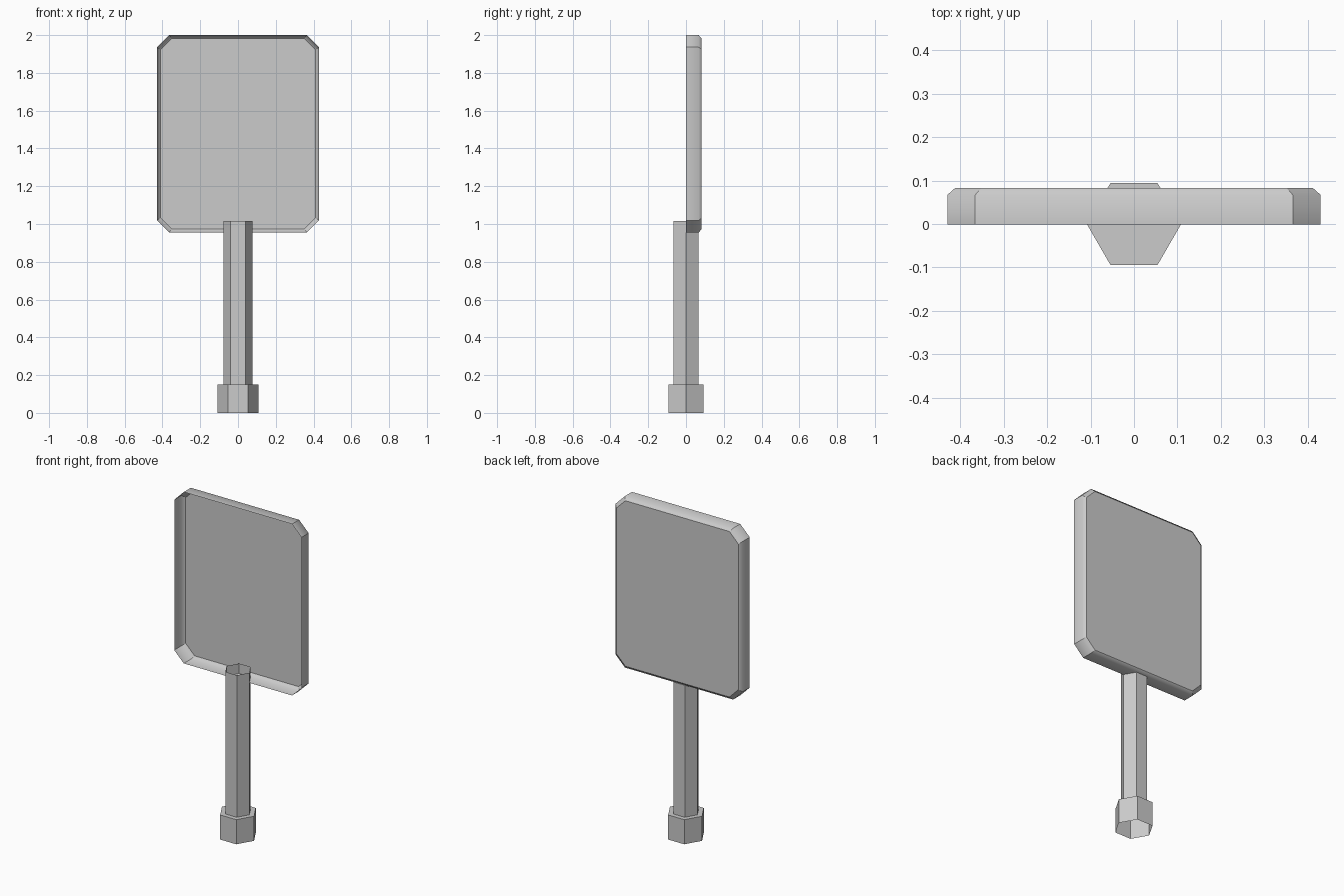
import bpy, bmesh
from math import cos, sin, pi

if "Cube" in bpy.data.objects:
    bpy.data.objects.remove(bpy.data.objects["Cube"])


def finish(name, bm):
    me = bpy.data.meshes.new(name)
    bm.to_mesh(me)
    bm.free()
    ob = bpy.data.objects.new(name, me)
    bpy.context.collection.objects.link(ob)
    return ob


def bridge(bm, a, b):
    n = len(a)
    for i in range(n):
        j = (i + 1) % n
        bm.faces.new((a[i], a[j], b[j], b[i]))


def hex_tube(name, radius, z0, z1, cap_top):
    """Open six-sided tube with corners on the x axis."""
    bm = bmesh.new()
    low, high = [[bm.verts.new((radius * cos(i * pi / 3), radius * sin(i * pi / 3), z))
                  for i in range(6)] for z in (z0, z1)]
    bridge(bm, low, high)
    if cap_top:
        bm.faces.new(high)
    return finish(name, bm)


def chamfered_ring(bm, y, inset):
    """Rectangle with cut corners in the xz plane."""
    w, h, c, zc = 0.429 - inset, 0.5225 - inset, 0.064 - inset * 0.2, 1.4775
    quad = [(w, h - c), (w - c, h)]
    pts = []
    for sx, sz in ((1, 1), (-1, 1), (-1, -1), (1, -1)):
        corner = [(sx * x, sz * z) for x, z in quad]
        pts += corner if sx * sz > 0 else corner[::-1]
    return [bm.verts.new((x, y, zc + z)) for x, z in pts]


# Sign panel: shallow tray, open to the front, softened back rim
bm = bmesh.new()
front = chamfered_ring(bm, -0.001, 0.0)
rim = chamfered_ring(bm, 0.067, 0.0)
back = chamfered_ring(bm, 0.083, 0.018)
bridge(bm, front, rim)
bridge(bm, rim, back)
bm.faces.new(back)
bmesh.ops.recalc_face_normals(bm, faces=bm.faces)
if bm.faces[:][-1].normal.y < 0:
    bmesh.ops.reverse_faces(bm, faces=bm.faces)
rim_set = set(rim)
for f in bm.faces:
    f.smooth = True
for e in bm.edges:
    e.smooth = all(v in rim_set for v in e.verts)
finish("sign_panel", bm)

# Post and its socket
hex_tube("post", 0.077, 0.15, 1.016, False)
hex_tube("post_base", 0.1085, 0.0, 0.15, True)
